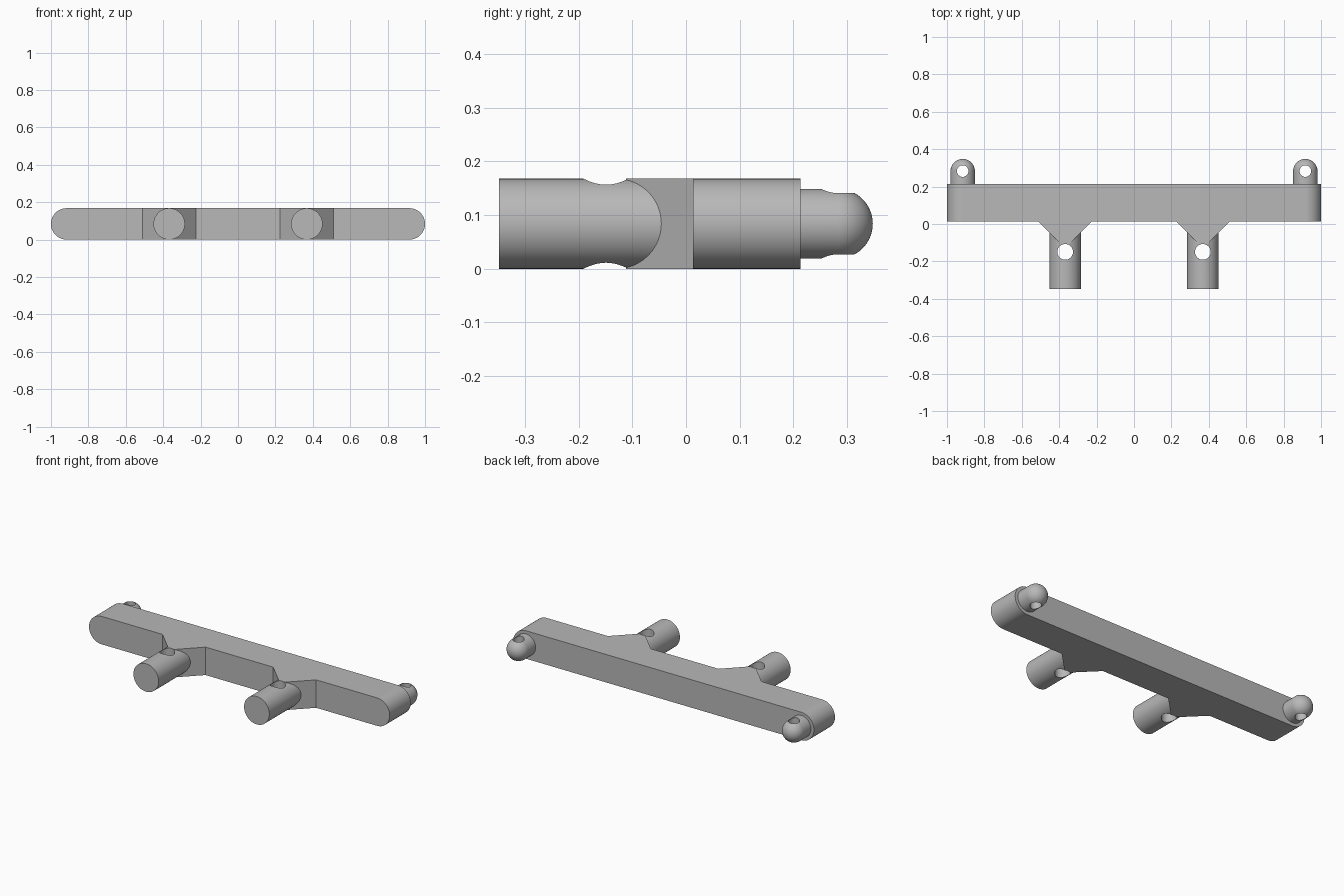
import bpy, bmesh, math
from mathutils import Matrix

if "Cube" in bpy.data.objects:
    bpy.data.objects.remove(bpy.data.objects["Cube"])

R = 0.084                       # half thickness of the bar and pegs
BACK, FRONT = 0.213, 0.013      # bar faces along y
PEG_X, LUG_X = 0.368, 1 - R

grey = bpy.data.materials.new("plain grey")
grey.diffuse_color = (0.48, 0.48, 0.48, 1)
grey.use_nodes = True
grey.node_tree.nodes["Principled BSDF"].inputs["Base Color"].default_value = grey.diffuse_color


def make(name, bm):
    bmesh.ops.recalc_face_normals(bm, faces=bm.faces)
    mesh = bpy.data.meshes.new(name)
    bm.to_mesh(mesh)
    bm.free()
    mesh.materials.append(grey)
    ob = bpy.data.objects.new(name, mesh)
    bpy.context.collection.objects.link(ob)
    return ob


def extrude(name, points, vec):
    bm = bmesh.new()
    face = bm.faces.new([bm.verts.new(p) for p in points])
    top = bmesh.ops.extrude_face_region(bm, geom=[face], use_keep_orig=True)
    bmesh.ops.translate(bm, vec=vec, verts=[v for v in top["geom"] if isinstance(v, bmesh.types.BMVert)])
    return make(name, bm)


def circle(x, z, r, y, n=64):
    return [(x + r * math.cos(2 * math.pi * i / n), y,
             z + r * math.sin(2 * math.pi * i / n)) for i in range(n)]


def activate(ob):
    bpy.ops.object.select_all(action='DESELECT')
    ob.select_set(True)
    bpy.context.view_layer.objects.active = ob


def drill(ob, x, y, r):
    # vertical through hole
    bm = bmesh.new()
    bmesh.ops.create_cone(bm, cap_ends=True, segments=48, radius1=r, radius2=r,
                          depth=0.4, matrix=Matrix.Translation((x, y, R)))
    cutter = make("hole_cutter", bm)
    cutter.hide_render = True
    activate(ob)
    mod = ob.modifiers.new("hole", 'BOOLEAN')
    mod.operation, mod.solver, mod.object = 'DIFFERENCE', 'EXACT', cutter
    bpy.ops.object.modifier_apply(modifier=mod.name)
    bpy.data.objects.remove(cutter)


def smooth(ob):
    activate(ob)
    bpy.ops.object.shade_smooth_by_angle(angle=math.radians(30))


# Main bar: rounded-end slot profile
arc = [-math.pi / 2 + math.pi * i / 32 for i in range(33)]
profile = [(LUG_X + R * math.cos(a), FRONT, R + R * math.sin(a)) for a in arc]
profile += [(-x, y, 2 * R - z) for x, y, z in profile]
smooth(extrude("bar", profile, (0, BACK - FRONT, 0)))

for side, s in (("left", -1), ("right", 1)):
    # Round front peg with cross hole
    peg = extrude("peg_" + side, circle(s * PEG_X, R, R, -0.348), (0, 0.40, 0))
    drill(peg, s * PEG_X, -0.149, 0.042)
    smooth(peg)

    # Triangular gusset joining peg and bar
    x, w = s * PEG_X, 0.143
    gusset = extrude("gusset_" + side,
                     [(x - w, FRONT, 0), (x, FRONT - w, 0), (x + w, FRONT, 0)],
                     (0, 0, 2 * R))
    drill(gusset, x, -0.149, 0.042)
    smooth(gusset)

    # Rear lug: lathed post with a domed end and cross hole
    r, yc = 0.065, 0.283
    outline = [(0, 0.2), (r, 0.2)] + [(r * math.cos(a), yc + r * math.sin(a))
               for a in (math.pi / 2 * i / 16 for i in range(17))]
    bm = bmesh.new()
    vs = [bm.verts.new((s * LUG_X + px, py, R)) for px, py in outline]
    es = [bm.edges.new(p) for p in zip(vs, vs[1:])]
    bmesh.ops.spin(bm, geom=vs + es, cent=(s * LUG_X, 0, R), axis=(0, 1, 0),
                   angle=2 * math.pi, steps=48, use_duplicate=False)
    bmesh.ops.remove_doubles(bm, verts=bm.verts, dist=1e-5)
    lug = make("lug_" + side, bm)
    drill(lug, s * LUG_X, yc, 0.031)
    smooth(lug)
